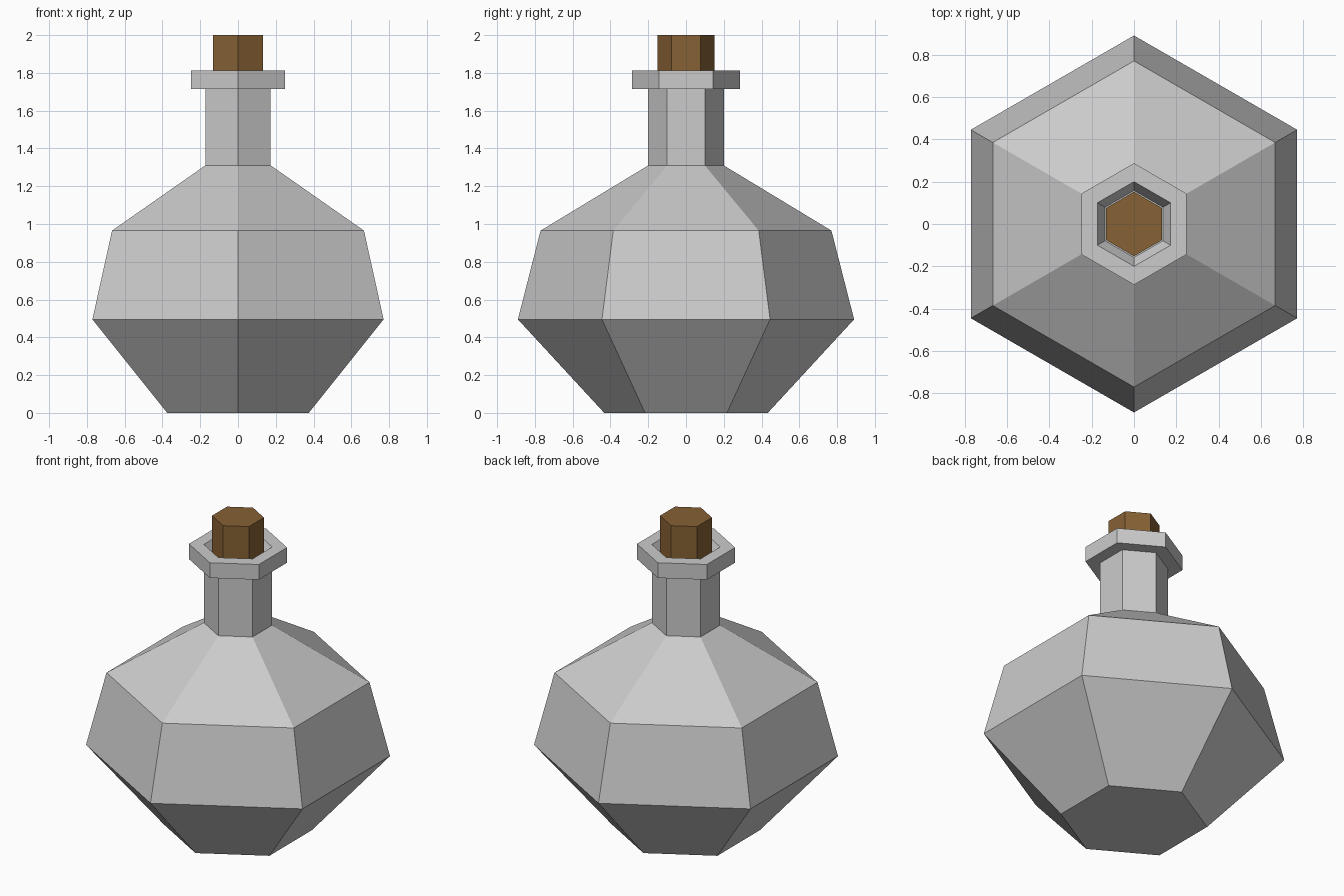
import bpy, bmesh, math

if "Cube" in bpy.data.objects:
    bpy.data.objects.remove(bpy.data.objects["Cube"])

SIDES = 6


def lathe(name, profile, color=None):
    """Revolve (radius, z) points into a six-sided solid with capped ends."""
    bm = bmesh.new()
    rings = []
    for r, z in profile:
        ring = []
        for i in range(SIDES):
            a = math.pi / 2 + i * math.tau / SIDES
            ring.append(bm.verts.new((r * math.cos(a), r * math.sin(a), z)))
        rings.append(ring)
    for lo, hi in zip(rings, rings[1:]):
        for i in range(SIDES):
            j = (i + 1) % SIDES
            bm.faces.new((lo[i], lo[j], hi[j], hi[i]))
    bm.faces.new(rings[0][::-1])
    bm.faces.new(rings[-1])
    bmesh.ops.recalc_face_normals(bm, faces=bm.faces)
    mesh = bpy.data.meshes.new(name)
    bm.to_mesh(mesh)
    bm.free()
    obj = bpy.data.objects.new(name, mesh)
    bpy.context.collection.objects.link(obj)
    if color:
        mat = bpy.data.materials.new(name + "_material")
        mat.diffuse_color = color
        mat.use_nodes = True
        mat.node_tree.nodes["Principled BSDF"].inputs["Base Color"].default_value = mat.diffuse_color
        mesh.materials.append(mat)
    return obj


# Bottle: foot, belly, shoulder, neck, lip and recessed mouth
lathe("bottle", [
    (0.433, 0.0), (0.89, 0.495), (0.77, 0.965),
    (0.20, 1.31), (0.20, 1.715),
    (0.287, 1.715), (0.287, 1.813),
    (0.20, 1.813), (0.158, 1.74),
])

# Cork stopper seated in the mouth
lathe("cork", [(0.152, 1.70), (0.152, 2.0)], (0.24, 0.12, 0.035, 1))
